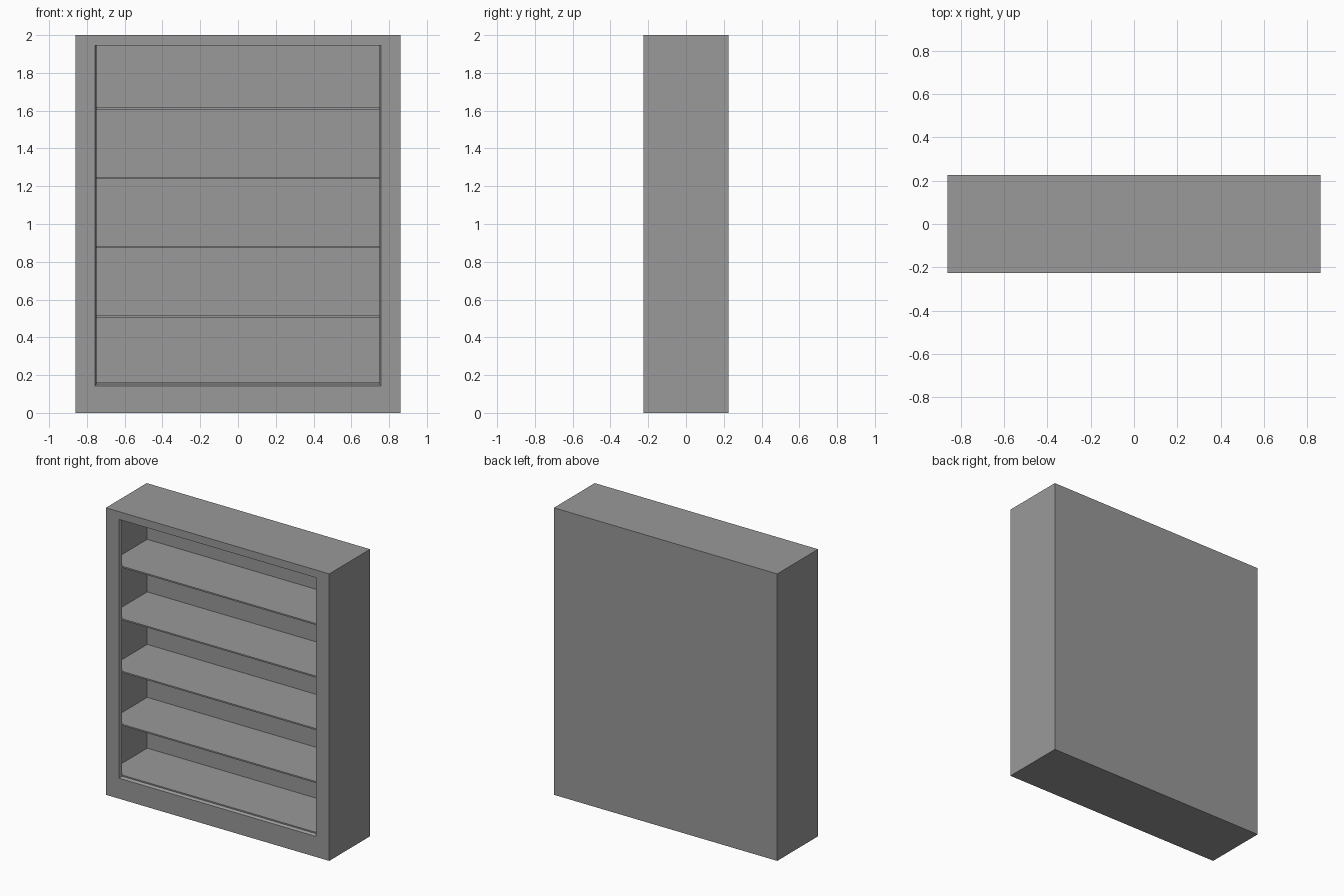
import bpy

if "Cube" in bpy.data.objects:
    bpy.data.objects.remove(bpy.data.objects["Cube"])

W, D, H = 0.861, 0.225, 2.0      # half width, half depth, height
T = 0.012                        # panel thickness
F = 0.018                        # front frame thickness
OX, OZ0, OZ1 = 0.758, 0.143, 1.946   # front opening
S = 0.009                        # splay of the opening edge

grey = bpy.data.materials.new("dark_grey")
grey.diffuse_color = (0.32, 0.32, 0.32, 1)
grey.use_nodes = True
grey.node_tree.nodes["Principled BSDF"].inputs["Base Color"].default_value = grey.diffuse_color


def box(name, x0, x1, y0, y1, z0, z1):
    bpy.ops.mesh.primitive_cube_add(
        size=1, location=((x0 + x1) / 2, (y0 + y1) / 2, (z0 + z1) / 2))
    o = bpy.context.object
    o.name = name
    o.scale = (x1 - x0, y1 - y0, z1 - z0)
    bpy.ops.object.transform_apply(location=True, rotation=False, scale=True)
    o.data.materials.append(grey)
    return o


def cut(target, cutter):
    m = target.modifiers.new("cut", 'BOOLEAN')
    m.operation = 'DIFFERENCE'
    m.solver = 'EXACT'
    m.object = cutter
    bpy.context.view_layer.objects.active = target
    bpy.ops.object.modifier_apply(modifier=m.name)
    bpy.data.objects.remove(cutter, do_unlink=True)


# Hollow case
case = box("cabinet_case", -W, W, -D, D, 0, H)
cut(case, box("hollow_cutter", -W + T, W - T, -D + F, D - T, T, H - T))

# Front opening, splayed at the sides and bottom (slope runs on past both faces)
cutter = box("opening_cutter", -OX, OX, -D - F, -D + 2 * F, OZ0, OZ1)
for v in cutter.data.vertices:
    k = S * (v.co.y + D) / F
    v.co.x -= k if v.co.x > 0 else -k
    if v.co.z < 1:
        v.co.z += k
cut(case, cutter)

# Full-width shelves, the lowest one forming the cabinet floor
for i, z in enumerate((0.156, 0.510, 0.879, 1.245, 1.611)):
    box(f"shelf_{i + 1}", -W + T, W - T, -D + F, D - T, z - 0.005, z + 0.005)
